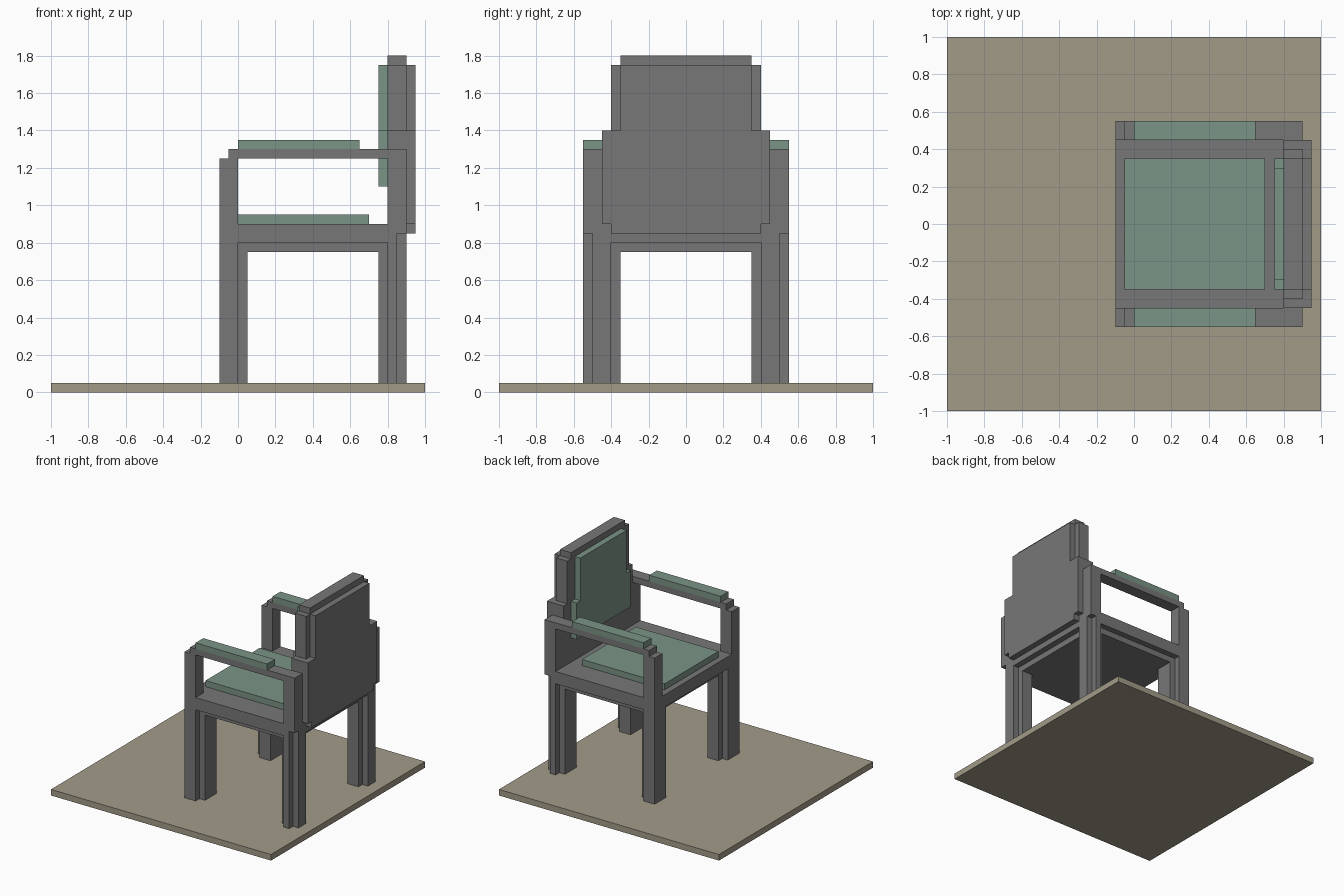
import bpy, bmesh

if "Cube" in bpy.data.objects:
    bpy.data.objects.remove(bpy.data.objects["Cube"])


def material(name, rgb):
    m = bpy.data.materials.new(name)
    m.diffuse_color = (*rgb, 1.0)
    m.use_nodes = True
    m.node_tree.nodes["Principled BSDF"].inputs["Base Color"].default_value = m.diffuse_color
    return m


GREY = material("grey frame", (0.185, 0.185, 0.185))
GREEN = material("green cushion", (0.195, 0.297, 0.238))
TAN = material("tan floor", (0.362, 0.329, 0.250))


def prism(name, outline, lo, hi, mat, axis="z"):
    """Extrude an outline: (x, y) along z, or (y, z) along x."""
    bm = bmesh.new()
    put = (lambda a, b: (a, b, lo)) if axis == "z" else (lambda a, b: (lo, a, b))
    face = bm.faces.new([bm.verts.new(put(a, b)) for a, b in outline])
    new = bmesh.ops.extrude_face_region(bm, geom=[face])["geom"]
    step = (0, 0, hi - lo) if axis == "z" else (hi - lo, 0, 0)
    bmesh.ops.translate(bm, vec=step,
                        verts=[v for v in new if isinstance(v, bmesh.types.BMVert)])
    bmesh.ops.recalc_face_normals(bm, faces=bm.faces)
    me = bpy.data.meshes.new(name)
    bm.to_mesh(me)
    bm.free()
    me.materials.append(mat)
    ob = bpy.data.objects.new(name, me)
    bpy.context.collection.objects.link(ob)
    return ob


def box(name, x, y, z, mat):
    pts = [(x[0], y[0]), (x[1], y[0]), (x[1], y[1]), (x[0], y[1])]
    return prism(name, pts, z[0], z[1], mat)


def both_sides(half):
    """Complete a (y, z) outline from its +y half, bottom to top."""
    return half + [(-y, z) for y, z in reversed(half)]


# floor
box("floor", (-1, 1), (-1, 1), (0, 0.05), TAN)

# seat: stepped apron (back corners notched below z 0.85) and cushion
box("lower_apron", (-0.05, 0.85), (-0.5, 0.5), (0.75, 0.8), GREY)
prism("seat_apron", [(-0.1, -0.55), (0.85, -0.55), (0.85, -0.5), (0.9, -0.5),
                     (0.9, 0.5), (0.85, 0.5), (0.85, 0.55), (-0.1, 0.55)],
      0.8, 0.85, GREY)
box("seat_top", (-0.1, 0.9), (-0.55, 0.55), (0.85, 0.9), GREY)
box("seat_cushion", (-0.05, 0.7), (-0.35, 0.35), (0.9, 0.95), GREEN)

# leg cross-sections for the +y side
FRONT_LEG = [(-0.1, 0.4), (-0.05, 0.4), (-0.05, 0.35), (0.05, 0.35),
             (0.05, 0.5), (0, 0.5), (0, 0.55), (-0.1, 0.55)]
BACK_LEG = [(0.75, 0.35), (0.85, 0.35), (0.85, 0.4), (0.9, 0.4), (0.9, 0.5),
            (0.85, 0.5), (0.85, 0.55), (0.8, 0.55), (0.8, 0.5), (0.75, 0.5)]

# legs and arms, mirrored across y
for side, s in (("left", 1), ("right", -1)):
    for name, shape in (("front_leg", FRONT_LEG), ("back_leg", BACK_LEG)):
        prism(f"{side}_{name}", [(x, s * y) for x, y in shape], 0.05, 0.8, GREY)
    arm_y = sorted((s * 0.45, s * 0.55))
    box(f"{side}_arm_front_post", (-0.1, 0), arm_y, (0.9, 1.25), GREY)
    box(f"{side}_arm_back_post", (0.8, 0.9), arm_y, (0.9, 1.25), GREY)
    box(f"{side}_arm_rail", (-0.05, 0.9), arm_y, (1.25, 1.3), GREY)
    box(f"{side}_arm_pad", (0, 0.65), arm_y, (1.3, 1.35), GREEN)

# backrest: main slab, rear plate and cushion as stepped outlines
prism("backrest", both_sides([(0.45, 0.9), (0.45, 1.4), (0.4, 1.4),
                              (0.4, 1.75), (0.35, 1.75), (0.35, 1.8)]),
      0.8, 0.9, GREY, "x")
prism("back_plate", both_sides([(0.4, 0.85), (0.4, 0.9), (0.45, 0.9), (0.45, 1.4),
                                (0.35, 1.4), (0.35, 1.75)]),
      0.9, 0.95, GREY, "x")
prism("back_cushion", both_sides([(0.35, 1.1), (0.35, 1.4), (0.3, 1.4), (0.3, 1.75)]),
      0.75, 0.8, GREEN, "x")
